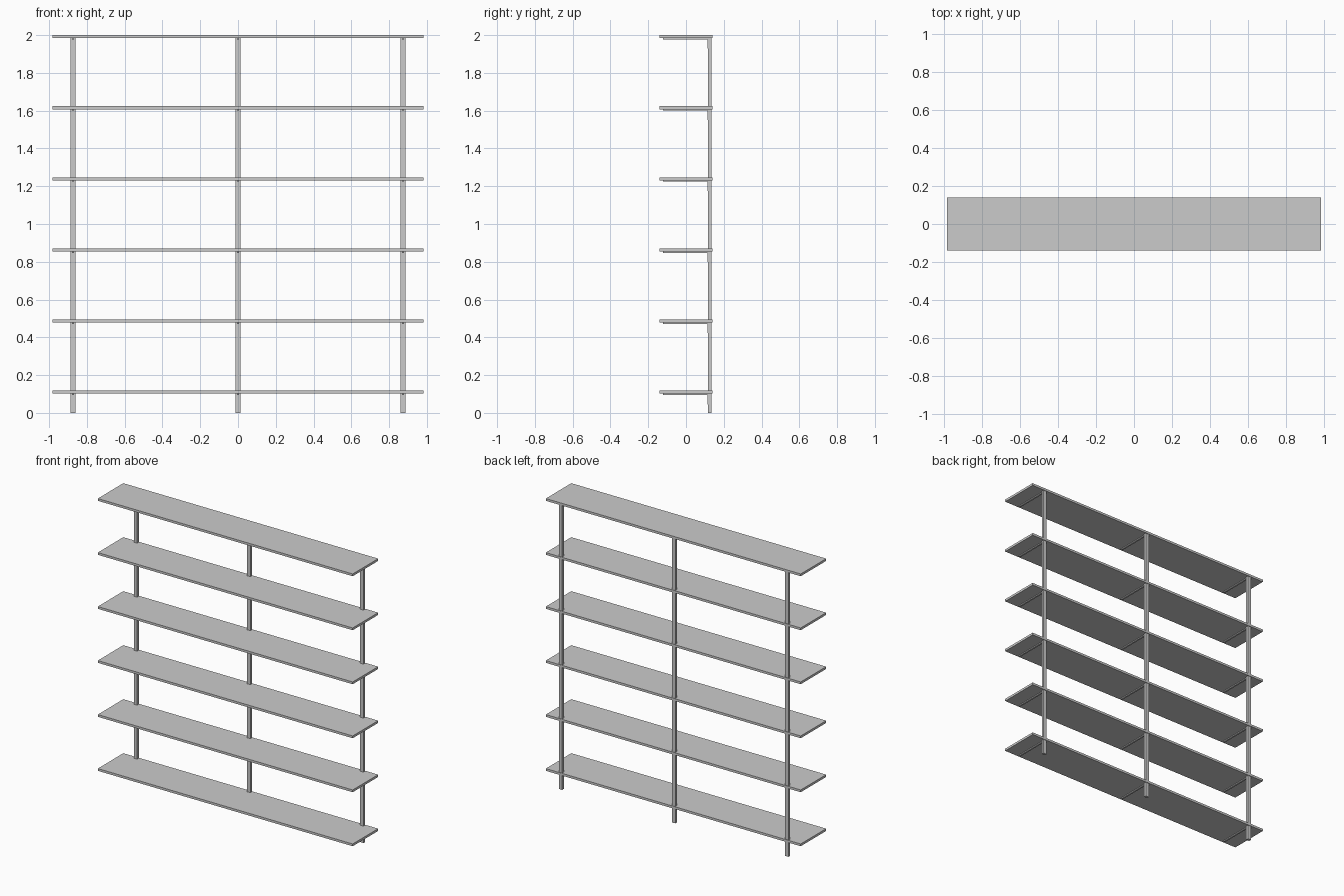
import bpy

if "Cube" in bpy.data.objects:
    bpy.data.objects.remove(bpy.data.objects["Cube"])

SHELF_T = 0.016
SHELF_TOPS = [2.0 - i * 0.3765 for i in range(6)]
POST_X = {"left": -0.873, "centre": 0.0, "right": 0.873}


def box(name, x, y, z):
    """Box from (min, max) ranges along each axis."""
    verts = [(a, b, c) for a in x for b in y for c in z]
    faces = [(0, 1, 3, 2), (4, 6, 7, 5), (0, 4, 5, 1),
             (2, 3, 7, 6), (0, 2, 6, 4), (1, 5, 7, 3)]
    me = bpy.data.meshes.new(name)
    me.from_pydata(verts, [], faces)
    ob = bpy.data.objects.new(name, me)
    bpy.context.collection.objects.link(ob)
    return ob


def bracket(name, x, z, half=0.006):
    """L-shaped shelf bracket: side profile in y/z, extruded across x."""
    profile = [(-0.123, z), (0.119, z), (0.119, z - 0.056),
               (0.113, z - 0.056), (0.113, z - 0.007), (-0.123, z - 0.007)]
    n = len(profile)
    verts = [(x + s * half, y, h) for s in (-1, 1) for y, h in profile]
    faces = [tuple(range(n)), tuple(range(2 * n - 1, n - 1, -1))]
    faces += [(i, i + n, (i + 1) % n + n, (i + 1) % n) for i in range(n)]
    me = bpy.data.meshes.new(name)
    me.from_pydata(verts, [], faces)
    ob = bpy.data.objects.new(name, me)
    bpy.context.collection.objects.link(ob)


# Uprights
for side, x in POST_X.items():
    box(f"upright_{side}", (x - 0.013, x + 0.013), (0.117, 0.136), (0, 1.985))

# Shelves with their brackets
for i, top in enumerate(SHELF_TOPS, 1):
    under = top - SHELF_T
    box(f"shelf_{i}", (-0.983, 0.983), (-0.14, 0.14), (under, top))
    for side, x in POST_X.items():
        bracket(f"bracket_{i}_{side}", x, under)
